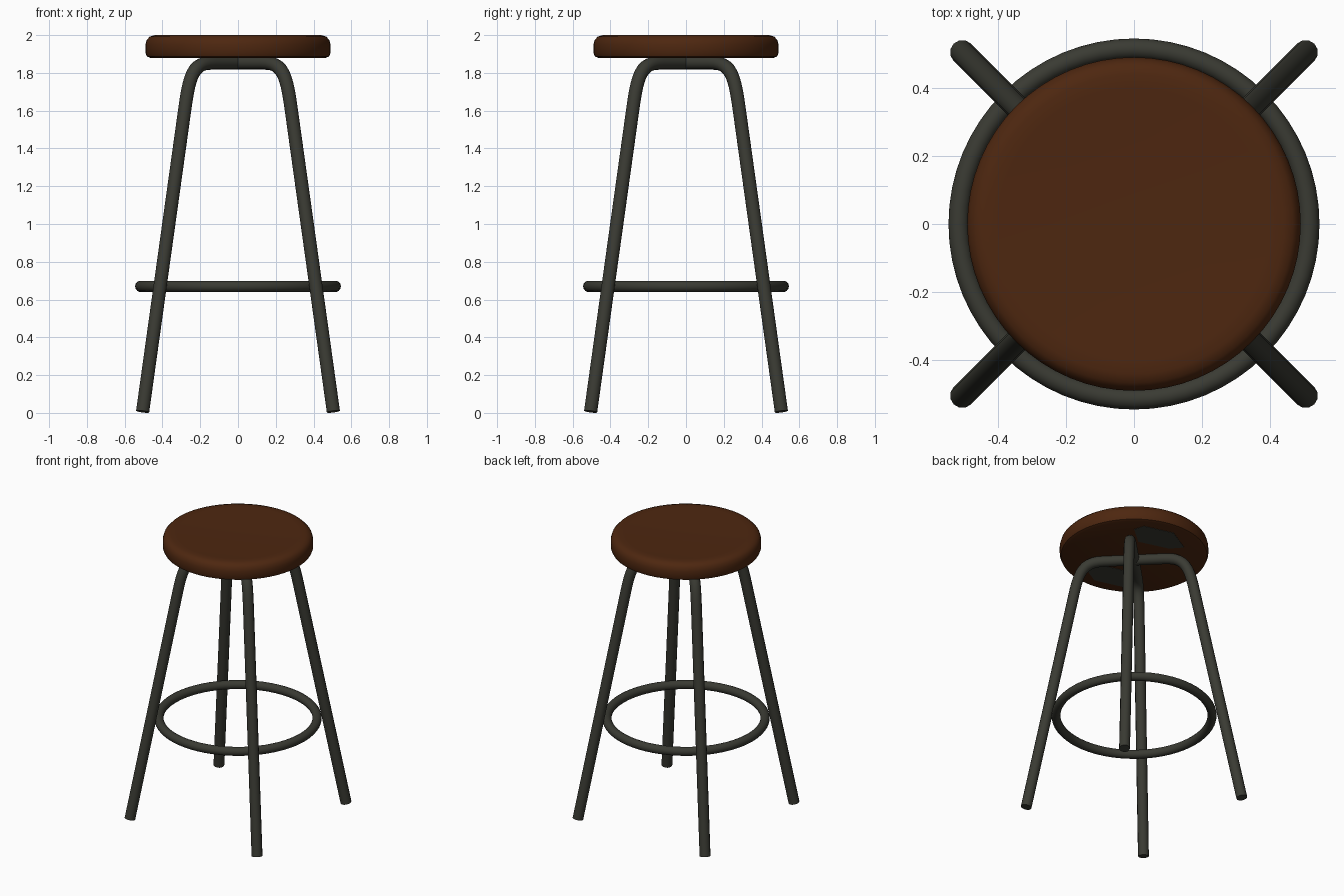
import bpy, bmesh, math
from mathutils import Vector

cube = bpy.data.objects.get("Cube")
if cube:
    bpy.data.objects.remove(cube, do_unlink=True)


def make_material(name, rgb):
    mat = bpy.data.materials.new(name)
    mat.use_nodes = True
    color = (*rgb, 1.0)
    mat.diffuse_color = color
    mat.node_tree.nodes["Principled BSDF"].inputs["Base Color"].default_value = color
    return mat


wood = make_material("brown wood", (0.075, 0.02, 0.005))
metal = make_material("dark grey metal", (0.042, 0.043, 0.033))


def activate(obj):
    bpy.ops.object.select_all(action="DESELECT")
    obj.select_set(True)
    bpy.context.view_layer.objects.active = obj


def add_mesh(name, bm, mat):
    mesh = bpy.data.meshes.new(name)
    bmesh.ops.recalc_face_normals(bm, faces=bm.faces)
    bm.to_mesh(mesh)
    bm.free()
    mesh.materials.append(mat)
    obj = bpy.data.objects.new(name, mesh)
    bpy.context.collection.objects.link(obj)
    activate(obj)
    bpy.ops.object.shade_smooth_by_angle(angle=math.radians(40))
    return obj


# Seat: a turned disc, softly rounded on top and gently dished
profile = [(0, 1.88), (0.465, 1.88), (0.482, 1.887), (0.49, 1.905), (0.49, 1.95),
           (0.483, 1.975), (0.467, 1.992), (0.44, 2.0), (0.4, 1.999), (0.25, 1.994), (0, 1.992)]
bm = bmesh.new()
verts = [bm.verts.new((r, 0, z)) for r, z in profile]
edges = [bm.edges.new(pair) for pair in zip(verts, verts[1:])]
bmesh.ops.spin(bm, geom=verts + edges, cent=(0, 0, 0), axis=(0, 0, 1),
               angle=math.tau, steps=64, use_duplicate=False)
bmesh.ops.remove_doubles(bm, verts=bm.verts, dist=0.0005)
add_mesh("seat", bm, wood)

# Leg frames: two crossed bent tubes, each making a pair of legs
# Each row: position, incoming handle, outgoing handle as (radius, height)
half = [((0.714, 0.007), (0.734, -0.095), (0.694, 0.109)),
        ((0.4, 1.6), (0.42, 1.498), (0.365, 1.78)),
        ((0.2, 1.853), (0.34, 1.853), (0.1, 1.853))]


def flip(p):
    return (-p[0], p[1])


path = half + [(flip(co), flip(out), flip(inc)) for co, inc, out in reversed(half)]


def leg_frame(name, angle):
    direction = Vector((math.cos(angle), math.sin(angle), 0))
    curve = bpy.data.curves.new(name, "CURVE")
    curve.dimensions = "3D"
    curve.bevel_depth = 0.036
    curve.bevel_resolution = 4
    curve.resolution_u = 10
    curve.use_fill_caps = True
    spline = curve.splines.new("BEZIER")
    spline.bezier_points.add(len(path) - 1)
    for point, row in zip(spline.bezier_points, path):
        point.handle_left_type = point.handle_right_type = "FREE"
        point.co, point.handle_left, point.handle_right = [
            direction * r + Vector((0, 0, z)) for r, z in row]
    curve.materials.append(metal)
    obj = bpy.data.objects.new(name, curve)
    bpy.context.collection.objects.link(obj)
    activate(obj)
    bpy.ops.object.convert(target="MESH")
    bpy.ops.object.shade_smooth_by_angle(angle=math.radians(40))


leg_frame("leg_frame_a", math.radians(45))
leg_frame("leg_frame_b", math.radians(135))

# Foot ring
bpy.ops.mesh.primitive_torus_add(location=(0, 0, 0.67), major_radius=0.515,
                                 minor_radius=0.03, major_segments=64, minor_segments=14)
ring = bpy.context.object
ring.name = "foot_ring"
ring.data.materials.append(metal)
bpy.ops.object.shade_smooth_by_angle(angle=math.radians(40))

# Thin metal patches under the seat, one towards the back and one towards the front
outline = [(0.21, 0.35), (0, 0.407), (-0.176, 0.306), (-0.108, 0.231), (0.106, 0.17), (0.23, 0.276)]
for name, side in (("back_under_plate", 1), ("front_under_plate", -1)):
    bm = bmesh.new()
    face = bm.faces.new([bm.verts.new((side * x, side * y, 1.878)) for x, y in outline])
    extruded = bmesh.ops.extrude_face_region(bm, geom=[face])["geom"]
    bmesh.ops.translate(bm, vec=(0, 0, 0.004),
                        verts=[v for v in extruded if isinstance(v, bmesh.types.BMVert)])
    add_mesh(name, bm, metal)
